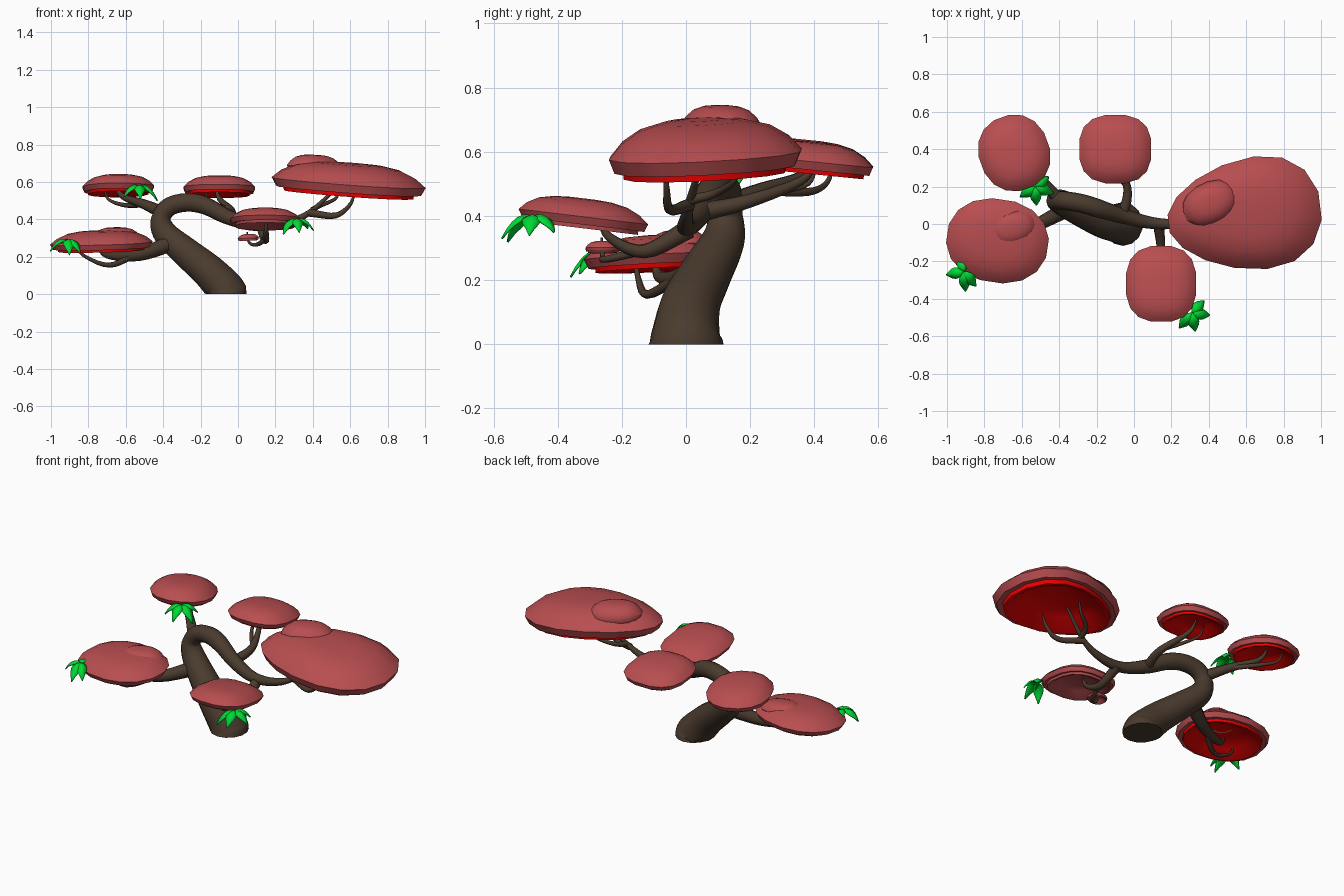
import bpy, bmesh, math
from mathutils import Vector

if "Cube" in bpy.data.objects:
    bpy.data.objects.remove(bpy.data.objects["Cube"])


def material(name, rgb):
    m = bpy.data.materials.new(name)
    m.diffuse_color = (*rgb, 1)
    m.use_nodes = True
    m.node_tree.nodes["Principled BSDF"].inputs["Base Color"].default_value = m.diffuse_color
    return m


BARK = material("dark_bark", (0.068, 0.043, 0.027))
PINK = material("dusty_red_foliage", (0.48, 0.075, 0.08))
RED = material("bright_red_underside", (0.85, 0, 0))
GREEN = material("bright_green_leaf", (0, 0.7, 0.035))


def finish(bm, name, mats, angle=50):
    bmesh.ops.recalc_face_normals(bm, faces=bm.faces)
    me = bpy.data.meshes.new(name)
    bm.to_mesh(me)
    bm.free()
    ob = bpy.data.objects.new(name, me)
    bpy.context.collection.objects.link(ob)
    for m in mats:
        me.materials.append(m)
    bpy.ops.object.select_all(action='DESELECT')
    ob.select_set(True)
    bpy.context.view_layer.objects.active = ob
    bpy.ops.object.shade_smooth_by_angle(angle=math.radians(angle))
    return ob


def skin(bm, rings, closed=True):
    """Bridge consecutive vertex rings; returns the faces per band."""
    bands = []
    for a, b in zip(rings, rings[1:]):
        n = len(a)
        bands.append([bm.faces.new((a[i], a[(i + 1) % n], b[(i + 1) % n], b[i]))
                      for i in range(n if closed else n - 1)])
    return bands


def tube(name, pts, radius, sides=8, steps=5):
    """Limb smoothed through points; radius is a function of 0..1 along it."""
    P = [Vector(p) for p in pts]
    P = [P[0] * 2 - P[1]] + P + [P[-1] * 2 - P[-2]]
    path = []
    for a, b, c, d in zip(P, P[1:], P[2:], P[3:]):
        for k in range(steps):
            t = k / steps
            path.append(0.5 * (2 * b + (c - a) * t + (2 * a - 5 * b + 4 * c - d) * t * t
                               + (3 * b - a - 3 * c + d) * t ** 3))
    path.append(P[-2])
    bm = bmesh.new()
    rings, u, last = [], Vector((0, 1, 0)), len(path) - 1
    for i, p in enumerate(path):
        tan = (path[min(i + 1, last)] - path[max(i - 1, 0)]).normalized()
        u = (u - tan * u.dot(tan)).normalized()
        v = tan.cross(u)
        ring = []
        for k in range(sides):
            a = 2 * math.pi * k / sides
            co = p + (u * math.cos(a) + v * math.sin(a)) * radius(i / last)
            co.z = 0 if i == 0 and p.z == 0 else max(co.z, 0)   # flat foot
            ring.append(bm.verts.new(co))
        rings.append(ring)
    skin(bm, rings)
    bm.faces.new(rings[0])
    bm.faces.new(rings[-1])
    return finish(bm, name, [BARK])


def limb(name, start, via, end, r):
    """Tapering branch that hooks upward into the pad above its end."""
    s, v, e = Vector(start), Vector(via), Vector(end)
    tip = e + (e - v) * 0.3 + Vector((0, 0, 0.055))
    tube(name, [s, v, e, tip], lambda t: r * (1 - t) ** 0.9 + 0.004)


def outline(rx, ry, rot, power, taper, sides=16):
    pts = []
    for k in range(sides):
        a = 2 * math.pi * (k + 0.5) / sides
        c, s = math.cos(a), math.sin(a)
        x = math.copysign(abs(c) ** (2 / power), c)
        y = math.copysign(abs(s) ** (2 / power), s) * (1 + taper * x) * ry
        x *= rx
        pts.append((x * math.cos(rot) - y * math.sin(rot), x * math.sin(rot) + y * math.cos(rot)))
    return pts


# Pad profile: (radial scale, height share) over the crown, then lip and hollow underside
TOP = [(0.2, 1), (0.45, 0.96), (0.68, 0.84), (0.87, 0.6), (1, 0.3), (0.94, 0)]
UNDER = [(0.85, 0.03), (0.84, -0.14), (0.77, -0.12), (0.55, 0.28), (0.25, 0.42)]


def pad(name, centre, rx, ry, h, slope=(0, 0), under=RED, rot=0, power=2.2, taper=0):
    bm = bmesh.new()
    o = Vector(centre)
    rings = [[bm.verts.new(o + Vector((x * s, y * s, z * h + (slope[0] * x + slope[1] * y) * s)))
              for x, y in outline(rx, ry, rot, power, taper)] for s, z in TOP + UNDER]
    bands = skin(bm, rings)
    bm.faces.new(rings[0])
    for f in sum(bands[len(TOP):], [bm.faces.new(rings[-1])]):
        f.material_index = 1
    return finish(bm, name, [PINK, under])


# Foliage pads
pad("large_right_pad", (0.59, 0.05, 0.553), 0.415, 0.295, 0.148, (-0.07, 0.05),
    rot=0.12, power=2.1, taper=0.22)
pad("large_right_pad_hump", (0.41, 0.11, 0.655), 0.155, 0.115, 0.09, (-0.05, 0), PINK, 0.45)
pad("left_front_pad", (-0.73, -0.09, 0.245), 0.275, 0.225, 0.095, (0.03, 0.05), rot=-0.15)
pad("left_front_pad_hump", (-0.65, -0.025, 0.295), 0.125, 0.09, 0.062, (0, 0.05), PINK, 0.3)
pad("left_back_pad", (-0.64, 0.38, 0.547), 0.19, 0.205, 0.09, (0, -0.1), rot=0.35)
pad("middle_back_pad", (-0.1, 0.4, 0.542), 0.195, 0.185, 0.088, (0, -0.1), power=2.6)
pad("front_pad", (0.145, -0.32, 0.373), 0.19, 0.205, 0.082, (0, -0.12), PINK, power=2.6)
pad("tiny_front_pad", (0.055, -0.26, 0.29), 0.058, 0.055, 0.032, (0.05, 0), PINK)


# Trunk arching over into the right limb: broad foot, even arch, thinning end
def trunk_radius(t):
    if t < 0.4:
        return 0.05 + 0.067 * (1 - t / 0.4) ** 0.9
    return 0.05 - 0.043 * max(0, (t - 0.6) / 0.4)


tube("trunk", [(-0.06, 0, 0), (-0.08, 0, 0.04), (-0.16, 0.015, 0.125), (-0.28, 0.065, 0.225),
               (-0.385, 0.115, 0.32), (-0.412, 0.125, 0.4), (-0.37, 0.125, 0.465),
               (-0.28, 0.11, 0.49), (-0.18, 0.08, 0.475), (-0.05, 0.04, 0.41),
               (0.1, 0.005, 0.368), (0.25, 0, 0.38), (0.38, 0.01, 0.435), (0.54, 0.05, 0.58)],
     trunk_radius, 14)

# Branches and hanging twigs
limb("left_front_branch", (-0.34, 0.09, 0.28), (-0.53, -0.01, 0.21), (-0.7, -0.08, 0.21), 0.042)
limb("left_front_twig", (-0.55, -0.02, 0.21), (-0.69, -0.12, 0.155), (-0.83, -0.15, 0.21), 0.014)
limb("left_back_branch", (-0.39, 0.12, 0.43), (-0.5, 0.24, 0.48), (-0.62, 0.36, 0.525), 0.032)
limb("left_back_twig", (-0.5, 0.24, 0.48), (-0.6, 0.38, 0.475), (-0.69, 0.44, 0.505), 0.012)
limb("middle_back_branch", (-0.06, 0.04, 0.41), (-0.035, 0.19, 0.445), (-0.1, 0.36, 0.51), 0.026)
limb("middle_back_twig", (-0.04, 0.2, 0.45), (-0.11, 0.29, 0.475), (-0.16, 0.38, 0.5), 0.01)
limb("front_branch", (0.13, 0.01, 0.36), (0.145, -0.13, 0.29), (0.15, -0.24, 0.335), 0.027)
limb("front_twig", (0.145, -0.14, 0.29), (0.1, -0.25, 0.265), (0.06, -0.26, 0.275), 0.01)
limb("right_twig_front", (0.38, 0.01, 0.435), (0.52, -0.05, 0.42), (0.6, -0.06, 0.48), 0.017)
limb("right_twig_back", (0.4, 0.01, 0.45), (0.43, 0.09, 0.47), (0.52, 0.15, 0.51), 0.013)


# Drooping leaf sprigs on the pad edges
def leaf(name, base, azimuth, length, droop, width=0.03):
    a = math.radians(azimuth)
    d, side = Vector((math.cos(a), math.sin(a), 0)), Vector((-math.sin(a), math.cos(a), 0))
    bm = bmesh.new()
    rows = []
    for i in range(7):
        s = i / 6
        mid = Vector(base) + d * length * s + Vector((0, 0, 0.06 * s - (droop + 0.06) * s * s))
        w = width * max(0.06, math.sin(math.pi * s ** 0.9))
        rows.append([bm.verts.new(mid + side * w * k - Vector((0, 0, 0.4 * w * abs(k))))
                     for k in (-1, 0, 1)])
    skin(bm, rows, closed=False)
    mod = finish(bm, name, [GREEN], 60).modifiers.new("thickness", 'SOLIDIFY')
    mod.thickness = 0.006
    mod.offset = 0


def sprig(name, base, azimuths):
    for i, az in enumerate(azimuths):
        leaf(f"{name}_{i + 1}", base, az, 0.09 + 0.005 * i, 0.045 + 0.01 * i)


sprig("left_front_leaf", (-0.91, -0.255, 0.285), (100, 190, -50, -85))
sprig("left_back_leaf", (-0.53, 0.2, 0.575), (35, 215, -85, -20))
sprig("right_front_leaf", (0.31, -0.475, 0.395), (45, -8, -80, -130))
